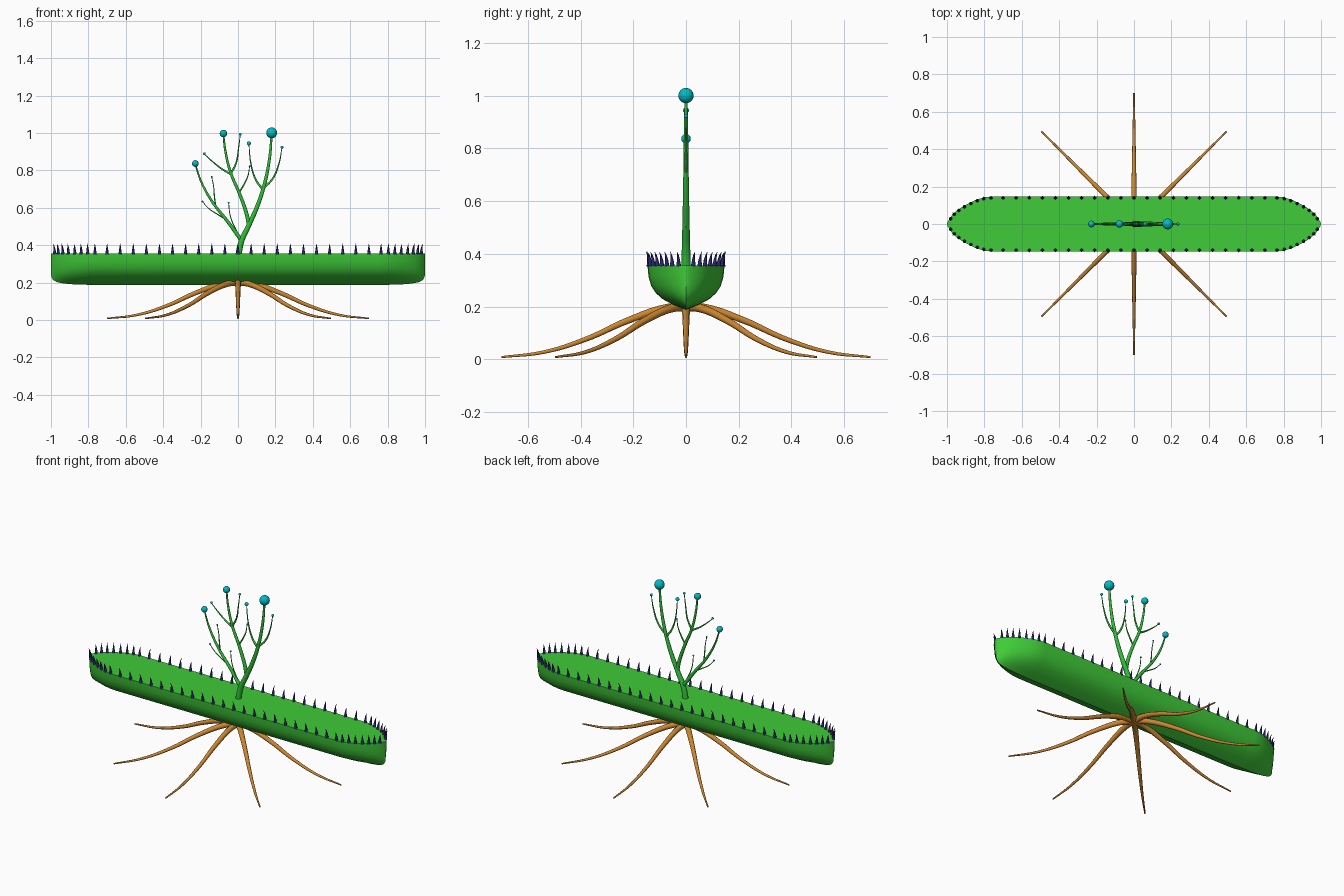
import bpy, bmesh, math
from mathutils import Vector

if "Cube" in bpy.data.objects:
    bpy.data.objects.remove(bpy.data.objects["Cube"])


def material(name, rgb):
    m = bpy.data.materials.new(name)
    m.diffuse_color = (*rgb, 1)
    m.use_nodes = True
    m.node_tree.nodes["Principled BSDF"].inputs["Base Color"].default_value = m.diffuse_color
    return m


GREEN = material("leaf_green", (0.05, 0.6, 0.04))
STEM = material("stem_green", (0.03, 0.52, 0.04))
BROWN = material("root_brown", (0.6, 0.24, 0.03))
CYAN = material("cyan", (0.0, 0.5, 0.55))
NAVY = material("navy", (0.02, 0.02, 0.16))


def finish(ob, mat, angle=40):
    ob.data.materials.clear()
    ob.data.materials.append(mat)
    bpy.ops.object.select_all(action='DESELECT')
    ob.select_set(True)
    bpy.context.view_layer.objects.active = ob
    bpy.ops.object.shade_smooth_by_angle(angle=math.radians(angle))


def from_bmesh(name, bm, mat, angle=40):
    bmesh.ops.recalc_face_normals(bm, faces=bm.faces)
    me = bpy.data.meshes.new(name)
    bm.to_mesh(me)
    bm.free()
    ob = bpy.data.objects.new(name, me)
    bpy.context.collection.objects.link(ob)
    finish(ob, mat, angle)


def tube(name, pts, r0, r1, mat):
    """Tapered tube along a smooth path."""
    cu = bpy.data.curves.new(name, 'CURVE')
    cu.dimensions = '3D'
    cu.bevel_depth = 1
    cu.bevel_resolution = 3
    cu.resolution_u = 8
    cu.use_fill_caps = True
    sp = cu.splines.new('BEZIER')
    sp.bezier_points.add(len(pts) - 1)
    for i, (bp, p) in enumerate(zip(sp.bezier_points, pts)):
        bp.co = p
        bp.handle_left_type = bp.handle_right_type = 'AUTO'
        bp.radius = r0 + (r1 - r0) * i / (len(pts) - 1)
    ob = bpy.data.objects.new(name, cu)
    bpy.context.collection.objects.link(ob)
    bpy.ops.object.select_all(action='DESELECT')
    ob.select_set(True)
    bpy.context.view_layer.objects.active = ob
    bpy.ops.object.convert(target='MESH')
    finish(bpy.context.object, mat)


# boat-shaped leaf: half-length stations (x, half width, keel z), mirrored
TOP = 0.355
half = [(0.4, 0.146, 0.187), (0.76, 0.146, 0.187), (0.8, 0.143, 0.188), (0.85, 0.127, 0.189),
        (0.905, 0.1, 0.192), (0.945, 0.074, 0.197), (0.97, 0.052, 0.203),
        (0.988, 0.027, 0.213), (0.997, 0.01, 0.228), (1.0, 0.0, 0.245)]
stations = [(-x, w, k) for x, w, k in reversed(half)] + [(0, 0.146, 0.187)] + half
section = [(1, 0), (0.975, 0.25), (0.9, 0.47), (0.78, 0.62), (0.62, 0.75), (0.32, 0.89), (0, 1)]
section += [(-y, t) for y, t in reversed(section[:-1])]
bm = bmesh.new()
rings = [[bm.verts.new((x, w * y, TOP - (TOP - k) * t)) for y, t in section]
         for x, w, k in stations]
for a, b in zip(rings, rings[1:]):
    n = len(a)
    for i in range(n):
        j = (i + 1) % n
        bm.faces.new((a[i], a[j], b[j], b[i]))
bmesh.ops.remove_doubles(bm, verts=bm.verts, dist=1e-5)
from_bmesh("leaf_hull", bm, GREEN)

# rim spikes: slightly curved cones leaning outward
def rim(x):
    x = abs(x)
    for (x0, w0, _), (x1, w1, _) in zip([(0, 0.146, 0)] + half, half):
        if x <= x1:
            return w0 + (w1 - w0) * (x - x0) / (x1 - x0)
    return 0


def spike(bm, base, out):
    prev = None
    for h, r, lean in [(-0.004, 0.0095, 0), (0.02, 0.006, 0.001), (0.04, 0.003, 0.005)]:
        c = base + out * lean + Vector((0, 0, h))
        ring = [bm.verts.new(c + Vector((r * math.cos(a * math.tau / 8),
                                         r * math.sin(a * math.tau / 8), 0))) for a in range(8)]
        if prev:
            for i in range(8):
                bm.faces.new((prev[i], prev[(i + 1) % 8], ring[(i + 1) % 8], ring[i]))
        else:
            bm.faces.new(ring)
        prev = ring
    tip = bm.verts.new(base + out * 0.012 + Vector((0, 0, 0.055)))
    for i in range(8):
        bm.faces.new((prev[i], prev[(i + 1) % 8], tip))


bm = bmesh.new()
xs = [0.07 * i for i in range(12)] + [0.805, 0.84, 0.875, 0.91, 0.94, 0.965, 0.985]
xs.remove(0.07 * 11)
xs.append(0.765)
for x in xs:
    for sx in ((1, -1) if x else (1,)):
        for sy in (1, -1):
            slope = (rim(x + 0.01) - rim(x - 0.01)) / 0.02 if x < 0.985 else -1.5
            out = Vector((-slope * sx, sy, 0)).normalized()
            spike(bm, Vector((x * sx, rim(x) * sy, TOP)) - out * 0.006, out)
from_bmesh("rim_spikes", bm, NAVY, 60)

# branching stem in the x-z plane: path, start radius, end radius, bead radius
branches = [
    ([(0, .33), (.018, .42), (.055, .5), (.1, .6), (.14, .72), (.168, .86), (.18, .99)], .018, .006, .029),
    ([(.06, .5), (.045, .57), (.01, .67), (-.04, .79), (-.067, .9), (-.078, .99)], .012, .005, .02),
    ([(.015, .43), (-.056, .527), (-.136, .63), (-.195, .735), (-.228, .83)], .011, .004, .018),
    ([(.13, .7), (.185, .755), (.22, .84), (.235, .92)], .007, .002, .008),
    ([(.13, .7), (.095, .75), (.07, .83), (.058, .94)], .007, .002, .011),
    ([(-.04, .78), (-.01, .84), (.003, .92), (.012, .99)], .006, .002, .007),
    ([(-.04, .78), (-.09, .81), (-.14, .85), (-.18, .887)], .006, .002, .007),
    ([(.005, .68), (.035, .73), (.053, .77), (.062, .82)], .005, .002, .005),
    ([(-.12, .61), (-.126, .66), (-.13, .71), (-.14, .763)], .004, .002, .005),
    ([(-.06, .535), (-.11, .565), (-.155, .595), (-.19, .632)], .004, .002, .005),
    ([(.012, .44), (-.02, .5), (-.042, .56), (-.05, .625)], .004, .002, .005),
]
for i, (path, r0, r1, bead) in enumerate(branches):
    tube(f"branch_{i}", [(x, 0, z) for x, z in path], r0, r1, STEM)
    x, z = path[-1]
    bpy.ops.mesh.primitive_uv_sphere_add(segments=20, ring_count=12, radius=bead,
                                         location=(x, 0, z + bead * 0.35))
    bpy.context.object.name = f"bead_{i}"
    finish(bpy.context.object, CYAN)

# eight splayed roots
root = [(0, .2), (.08, .193), (.22, .147), (.38, .076), (.54, .027), (.7, .008)]
for i in range(8):
    c, s = math.cos(i * math.pi / 4), math.sin(i * math.pi / 4)
    tube(f"root_{i}", [(r * c, r * s, z) for r, z in root], 0.019, 0.004, BROWN)
